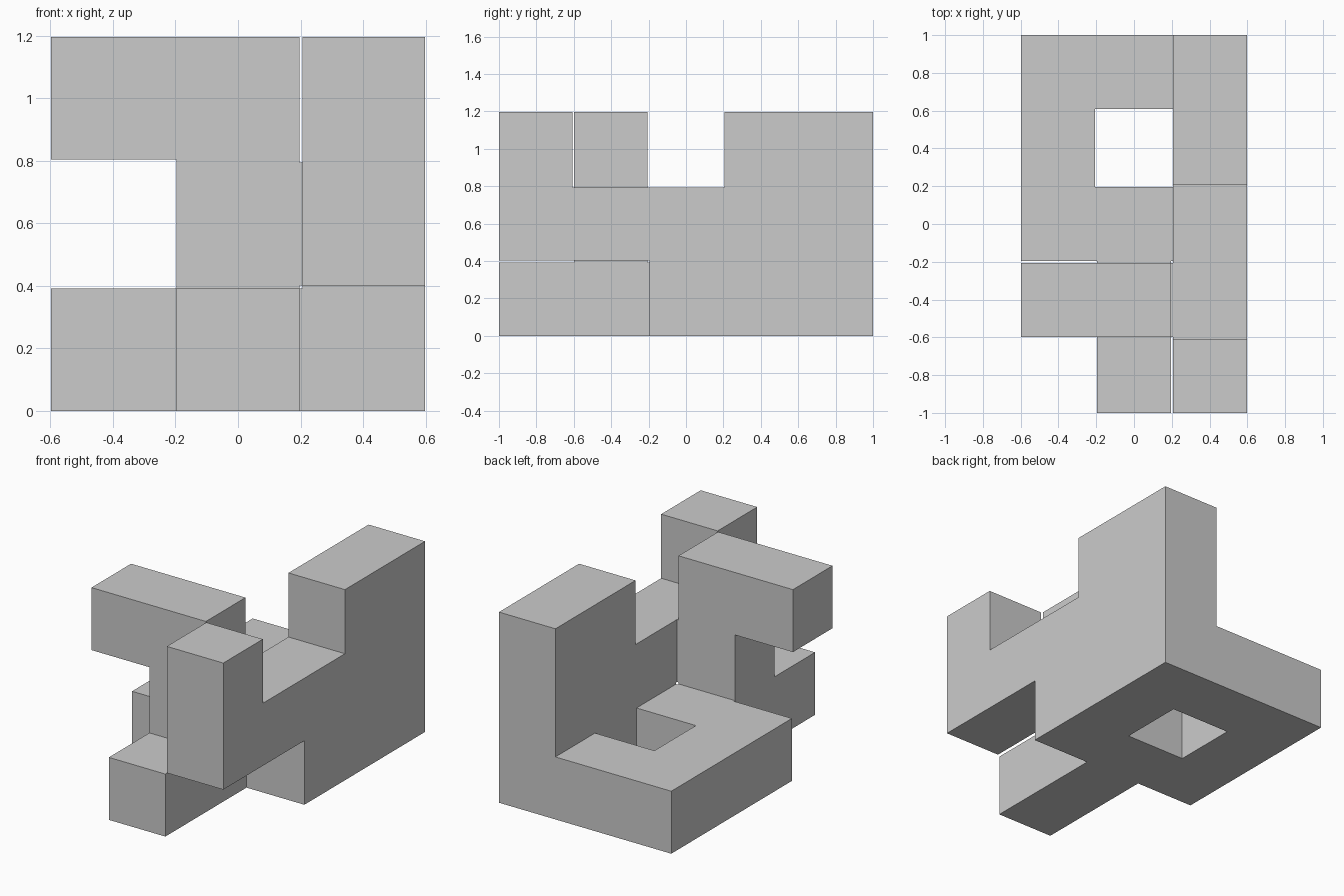
import bpy, bmesh
from itertools import product
from mathutils import Vector

if "Cube" in bpy.data.objects:
    bpy.data.objects.remove(bpy.data.objects["Cube"])

PITCH, INSET = 0.402, 0.005      # cube spacing and clearance on each outer face
SIZE = (3, 5, 3)

# Layers from bottom to top; rows run front to back, columns left to right
layers = [
    [".#.", ".#.", "###", "#.#", "###"],
    ["..#", ".##", "..#", "..#", "..#"],
    ["..#", "##.", "...", "..#", "..#"],
]
cubes = {(x, y, z) for z, layer in enumerate(layers)
         for y, row in enumerate(layer) for x, c in enumerate(row) if c == "#"}


def span(i):
    """Even index: inset cube core. Odd index: thin bridge to the next cube."""
    k = i // 2
    if i % 2:
        return (k + 1) * PITCH - INSET, (k + 1) * PITCH + INSET, (k, k + 1)
    return k * PITCH + INSET, (k + 1) * PITCH - INSET, (k,)


def solid(c):
    return all(n in cubes for n in product(*(span(i)[2] for i in c)))


origin = Vector((SIZE[0] * PITCH / 2, SIZE[1] * PITCH / 2, INSET))
bm = bmesh.new()

# Outer skin of the joined cubes
for c in product(*(range(2 * n - 1) for n in SIZE)):
    if not solid(c):
        continue
    for axis, side in product(range(3), (0, 1)):
        n = list(c)
        n[axis] += 2 * side - 1
        if solid(n):
            continue
        u, v = (axis + 1) % 3, (axis + 2) % 3
        quad = []
        for a, b in ((0, 0), (1, 0), (1, 1), (0, 1)):
            p = Vector((0, 0, 0))
            p[axis], p[u], p[v] = span(c[axis])[side], span(c[u])[a], span(c[v])[b]
            quad.append(bm.verts.new(p - origin))
        bm.faces.new(quad if side else quad[::-1])

# Weld and merge flat regions
bmesh.ops.remove_doubles(bm, verts=bm.verts, dist=0.0005)
bmesh.ops.dissolve_limit(bm, angle_limit=0.01, verts=bm.verts, edges=bm.edges)

mesh = bpy.data.meshes.new("puzzle_piece")
bm.to_mesh(mesh)
bm.free()
bpy.context.collection.objects.link(bpy.data.objects.new("puzzle_piece", mesh))
